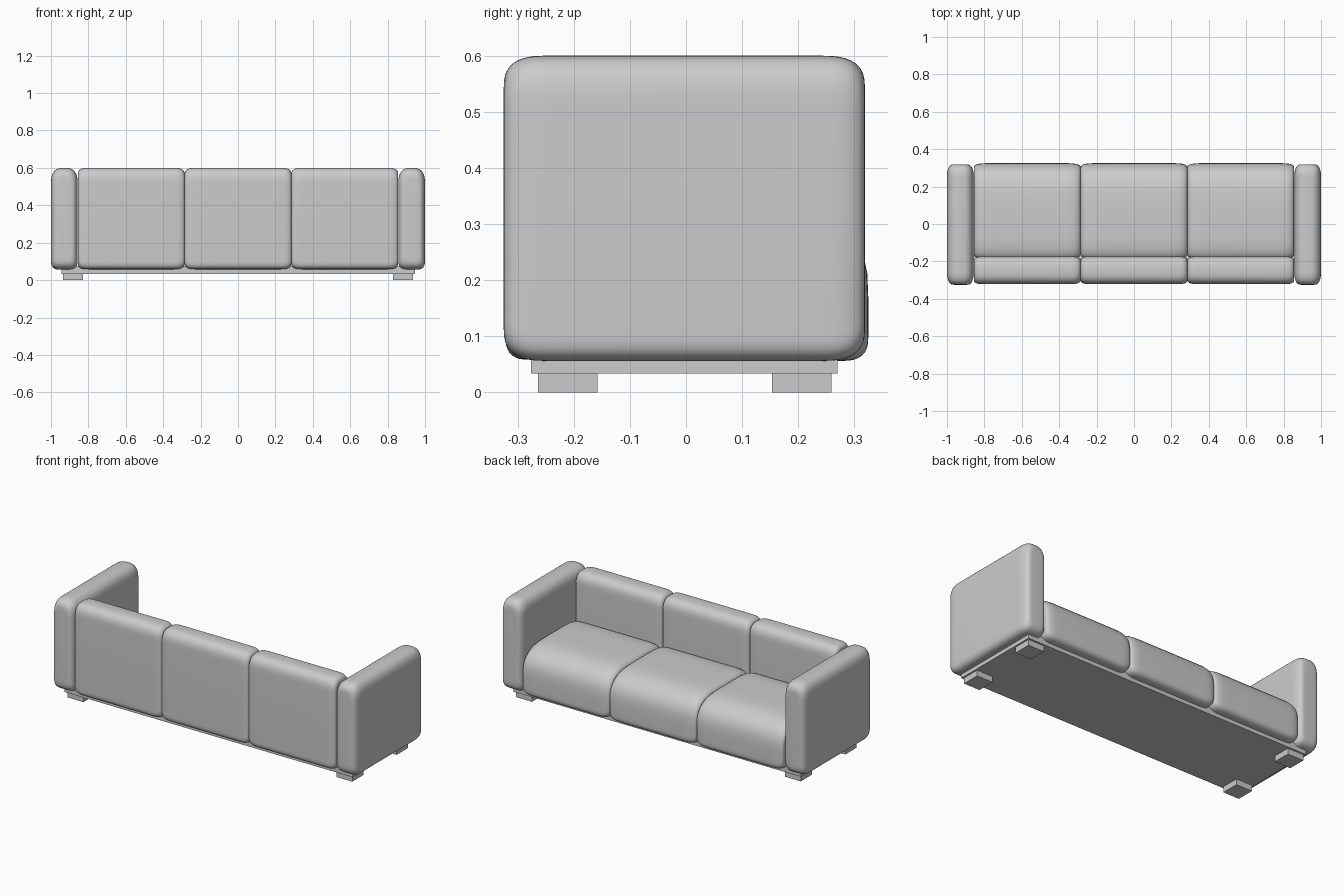
import bpy, bmesh
from math import sin, cos, pi

if "Cube" in bpy.data.objects:
    bpy.data.objects.remove(bpy.data.objects["Cube"])

SEG = 10
P = 2.8  # softness of the rounded corners (2 = circular)


def soft(v):
    return (1 if v >= 0 else -1) * abs(v) ** (2 / P)


def rounded_profile(a0, a1, z0, z1, radii):
    """Closed outline; radii = corner sizes: low/a1, high/a1, high/a0, low/a0."""
    corners = [(a1, z0, -1, 1), (a1, z1, -1, -1), (a0, z1, 1, -1), (a0, z0, 1, 1)]
    pts = []
    for i, ((a, z, sa, sz), (ra, rz)) in enumerate(zip(corners, radii)):
        for k in range(SEG + 1):
            t = -pi / 2 + i * pi / 2 + k / SEG * pi / 2
            pts.append((a + sa * ra + ra * soft(cos(t)), z + sz * rz + rz * soft(sin(t))))
    return pts


def cushion(name, axis, lo, hi, box, radii, end_r, inset):
    """Loft the outline along an axis with softly rounded ends."""
    a0, a1, z0, z1 = box
    ca, cz = (a0 + a1) / 2, (z0 + z1) / 2
    prof = rounded_profile(a0, a1, z0, z1, radii)
    steps = [(end_r * (1 - soft(cos(k / SEG * pi / 2))), 1 - soft(sin(k / SEG * pi / 2)))
             for k in range(SEG + 1)]
    stations = [(lo + d, f) for d, f in steps] + [(hi - d, f) for d, f in reversed(steps)]
    bm = bmesh.new()
    rings = []
    for pos, f in stations:
        sa = 1 - f * inset[0] / ((a1 - a0) / 2)
        sz = 1 - f * inset[1] / ((z1 - z0) / 2)
        ring = []
        for a, z in prof:
            a, z = ca + (a - ca) * sa, cz + (z - cz) * sz
            ring.append(bm.verts.new((pos, a, z) if axis == 'x' else (a, pos, z)))
        rings.append(ring)
    n = len(prof)
    for r, s in zip(rings, rings[1:]):
        for i in range(n):
            bm.faces.new((r[i], r[(i + 1) % n], s[(i + 1) % n], s[i]))
    bm.faces.new(rings[0])
    bm.faces.new(rings[-1])
    bmesh.ops.recalc_face_normals(bm, faces=bm.faces)
    for f in bm.faces:
        f.smooth = True
    me = bpy.data.meshes.new(name)
    bm.to_mesh(me)
    bm.free()
    ob = bpy.data.objects.new(name, me)
    bpy.context.collection.objects.link(ob)
    return ob


def block(name, x0, x1, y0, y1, z0, z1):
    bpy.ops.mesh.primitive_cube_add(size=1, location=((x0 + x1) / 2, (y0 + y1) / 2, (z0 + z1) / 2))
    ob = bpy.context.object
    ob.name = name
    ob.scale = (x1 - x0, y1 - y0, z1 - z0)


# Armrests
for side, x0, x1 in (("left", -1.0, -0.857), ("right", 0.857, 1.0)):
    cushion(side + "_armrest", 'y', -0.325, 0.319, (x0, x1, 0.056, 0.60),
            [(0.05, 0.05), (0.071, 0.09), (0.071, 0.09), (0.05, 0.05)],
            0.08, (0.04, 0.06))

# Three back cushions and three seat cushions
W = 0.571
for i, label in enumerate(("left", "middle", "right")):
    xc = (i - 1) * W
    lo, hi = xc - W / 2, xc + W / 2
    cushion(label + "_back_cushion", 'x', lo, hi, (-0.322, -0.173, 0.058, 0.60),
            [(0.045, 0.045), (0.07, 0.08), (0.07, 0.08), (0.045, 0.045)],
            0.06, (0.025, 0.035))
    cushion(label + "_seat_cushion", 'x', lo, hi, (-0.185, 0.325, 0.056, 0.337),
            [(0.05, 0.045), (0.22, 0.17), (0.15, 0.05), (0.04, 0.04)],
            0.08, (0.025, 0.04))

# Base board
block("base_board", -0.945, 0.945, -0.276, 0.27, 0.034, 0.075)

# Four feet
for xn, x0 in (("left", -0.935), ("right", 0.83)):
    for yn, y0 in (("front", -0.264), ("rear", 0.153)):
        block(f"{yn}_{xn}_foot", x0, x0 + 0.105, y0, y0 + 0.106, 0.0, 0.035)
